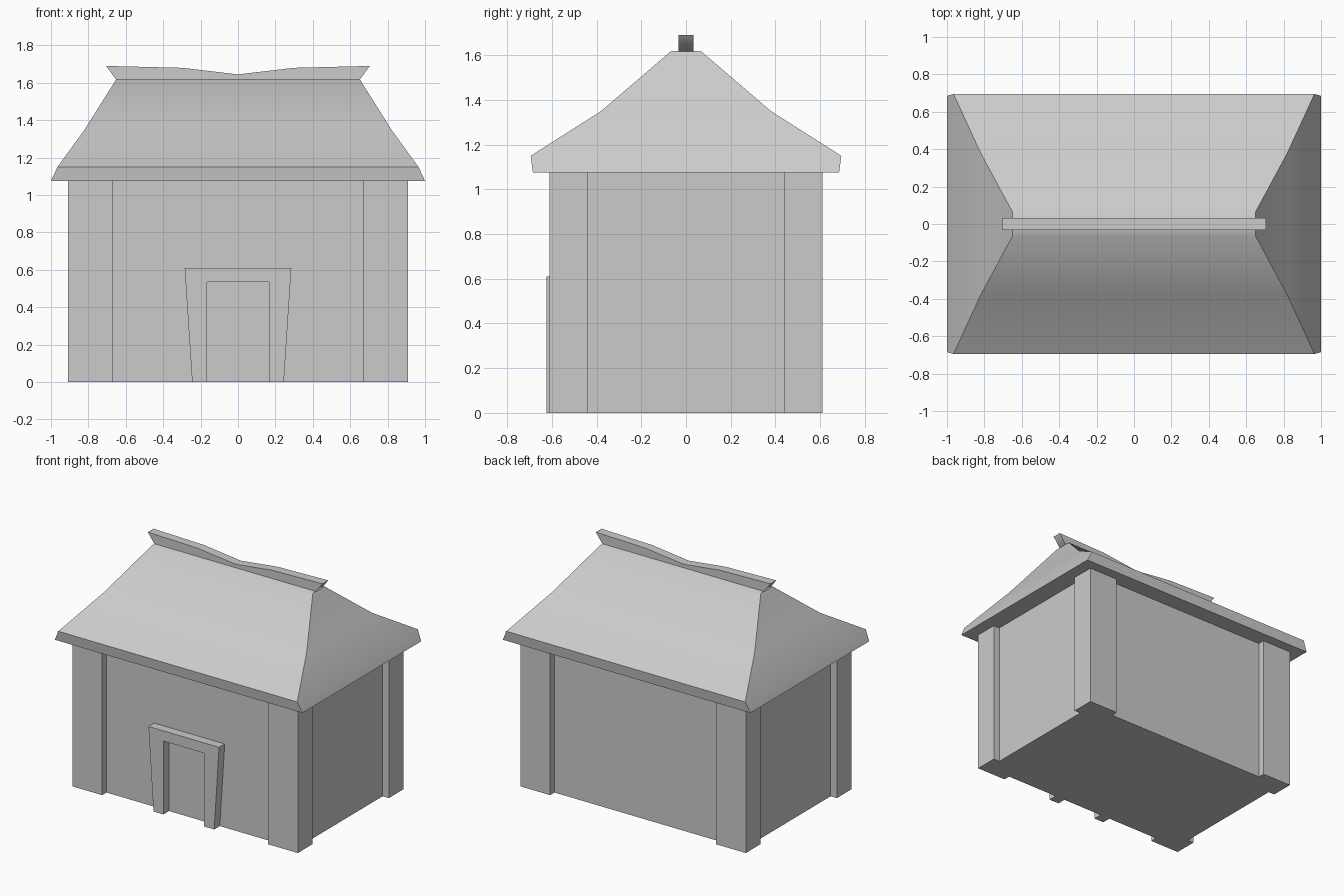
import bpy, bmesh

if "Cube" in bpy.data.objects:
    bpy.data.objects.remove(bpy.data.objects["Cube"])


def make(name, verts, faces, angle=1.0):
    mesh = bpy.data.meshes.new(name)
    mesh.from_pydata(verts, [], faces)
    bm = bmesh.new()
    bm.from_mesh(mesh)
    bmesh.ops.recalc_face_normals(bm, faces=bm.faces)
    bm.to_mesh(mesh)
    bm.free()
    ob = bpy.data.objects.new(name, mesh)
    bpy.context.collection.objects.link(ob)
    bpy.ops.object.select_all(action='DESELECT')
    ob.select_set(True)
    bpy.context.view_layer.objects.active = ob
    bpy.ops.object.shade_smooth_by_angle(angle=angle)
    return ob


def loft(name, rings):
    """Stack rectangular rings given as (half x, half y, z)."""
    verts, faces = [], []
    for x, y, z in rings:
        verts += [(-x, -y, z), (x, -y, z), (x, y, z), (-x, y, z)]
    for r in range(len(rings) - 1):
        for i in range(4):
            a, b = r * 4 + i, r * 4 + (i + 1) % 4
            faces.append((a, b, b + 4, a + 4))
    n = len(verts)
    faces += [(0, 1, 2, 3), (n - 4, n - 3, n - 2, n - 1)]
    return make(name, verts, faces)


def extrude_profile(name, profile, y0, y1):
    """Extrude an x-z outline along y."""
    n = len(profile)
    verts = [(x, y, z) for y in (y0, y1) for x, z in profile]
    faces = [tuple(range(n)), tuple(range(n, 2 * n))]
    faces += [(i, (i + 1) % n, (i + 1) % n + n, i + n) for i in range(n)]
    return make(name, verts, faces)


# Walls, slightly recessed behind the corner posts
loft("walls", [(0.86, 0.56, 0), (0.86, 0.56, 1.08)])

# Corner posts
for sx, side in ((-1, "left"), (1, "right")):
    for sy, end in ((-1, "front"), (1, "back")):
        post = loft(f"{end}_{side}_post", [(0.12, 0.085, 0), (0.12, 0.085, 1.08)])
        post.location = (sx * 0.79, sy * 0.525, 0)

# Hipped roof with flared eaves
loft("roof", [(1.0, 0.685, 1.075), (0.965, 0.695, 1.15),
              (0.82, 0.38, 1.35), (0.65, 0.065, 1.62)])

# Sagging ridge beam
half = [(0.65, 1.615), (0.705, 1.69), (0.3, 1.68)]
ridge = half + [(0, 1.645)] + [(-x, z) for x, z in reversed(half)]
extrude_profile("ridge_beam", ridge, -0.033, 0.033)

# Door frame, flaring toward the top, open around the doorway
half = [(0.165, 0.535), (0.165, 0), (0.245, 0), (0.285, 0.61)]
frame = half + [(-x, z) for x, z in reversed(half)]
extrude_profile("door_frame", frame, -0.625, -0.55)
